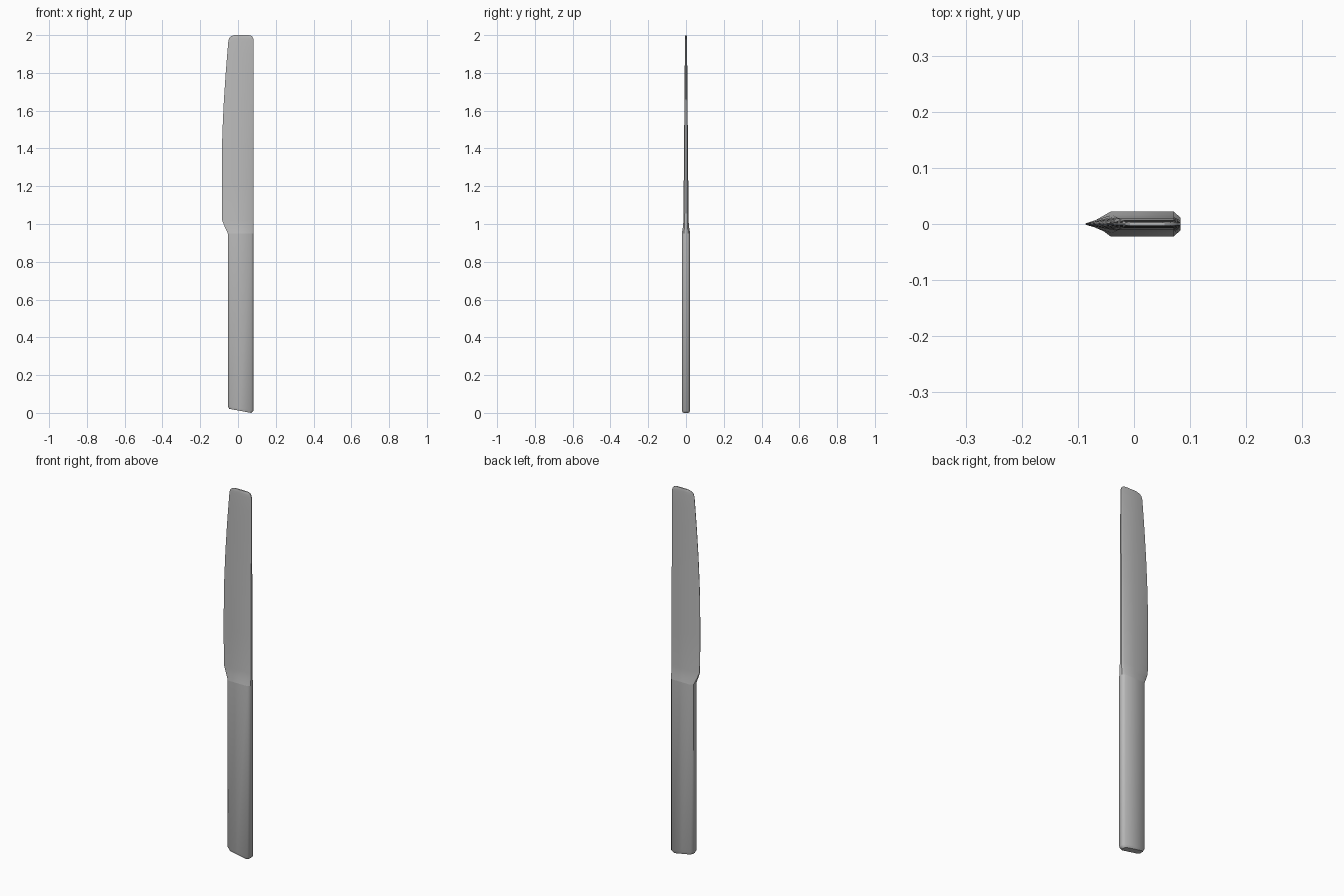
import bpy
import bmesh
import math

cube = bpy.data.objects.get("Cube")
if cube:
    bpy.data.objects.remove(cube, do_unlink=True)

# Brushed grey metal
metal = bpy.data.materials.new("grey metal")
metal.use_nodes = True
GREY = (0.5, 0.5, 0.5, 1.0)
metal.diffuse_color = GREY
metal.node_tree.nodes["Principled BSDF"].inputs["Base Color"].default_value = GREY


def section(left, right, half, edge, shoulder):
    """Half outline from the cutting side to the spine, mirrored in y."""
    front = [(left, -edge), (left + shoulder, -half), (0.01, -half),
             (right - 0.012, -half), (right, -half * 0.5)]
    return front + [(x, -y) for x, y in reversed(front)]


def loft(name, rings, angle):
    """Skin a stack of (section, height function) rings and cap both ends."""
    bm = bmesh.new()
    loops = [[bm.verts.new((x, y, height(x))) for x, y in outline]
             for outline, height in rings]
    for low, high in zip(loops, loops[1:]):
        for i in range(len(low)):
            j = (i + 1) % len(low)
            bm.faces.new((low[i], low[j], high[j], high[i]))
    # Caps are quad strips between the two mirrored halves
    for ring in (loops[0], loops[-1]):
        n = len(ring)
        for i in range(n // 2 - 1):
            bm.faces.new((ring[i], ring[i + 1], ring[n - 2 - i], ring[n - 1 - i]))
    bmesh.ops.recalc_face_normals(bm, faces=bm.faces)
    mesh = bpy.data.meshes.new(name)
    bm.to_mesh(mesh)
    bm.free()
    mesh.materials.append(metal)
    obj = bpy.data.objects.new(name, mesh)
    bpy.context.collection.objects.link(obj)
    bpy.ops.object.select_all(action="DESELECT")
    obj.select_set(True)
    bpy.context.view_layer.objects.active = obj
    bpy.ops.object.shade_smooth_by_angle(angle=math.radians(angle))
    return obj


def level(z):
    return lambda x: z


def slanted(z):
    """Butt end that drops towards the spine side."""
    return lambda x: z + 0.022 * (0.07 - x) / 0.12


# Handle: chamfered bar with a slanted, slightly bevelled butt
handle_top = section(-0.054, 0.083, 0.022, 0.013, 0.012)
loft("handle", [
    (section(-0.047, 0.070, 0.018, 0.009, 0.012), slanted(0.0)),
    (section(-0.054, 0.083, 0.022, 0.013, 0.012), slanted(0.014)),
    (handle_top, level(0.95)),
], 50)

# Blade: (height, cutting edge x, spine x, half thickness, edge half thickness, bevel width)
BLADE = [
    (0.95, -0.054, 0.083, 0.022, 0.013, 0.012),
    (0.985, -0.070, 0.083, 0.016, 0.006, 0.030),
    (1.02, -0.084, 0.083, 0.0135, 0.002, 0.050),
    (1.22, -0.086, 0.083, 0.012, 0.001, 0.055),
    (1.40, -0.085, 0.083, 0.0105, 0.001, 0.055),
    (1.50, -0.082, 0.083, 0.0095, 0.001, 0.055),
    (1.65, -0.075, 0.083, 0.008, 0.001, 0.050),
    (1.80, -0.065, 0.083, 0.007, 0.001, 0.045),
    (1.90, -0.057, 0.083, 0.006, 0.001, 0.040),
    (1.97, -0.051, 0.083, 0.005, 0.001, 0.035),
    (1.985, -0.046, 0.080, 0.0045, 0.001, 0.033),
    (1.995, -0.036, 0.073, 0.004, 0.001, 0.028),
    (2.00, -0.018, 0.060, 0.003, 0.001, 0.018),
]
loft("blade", [(section(*row[1:]), level(row[0])) for row in BLADE], 50)
